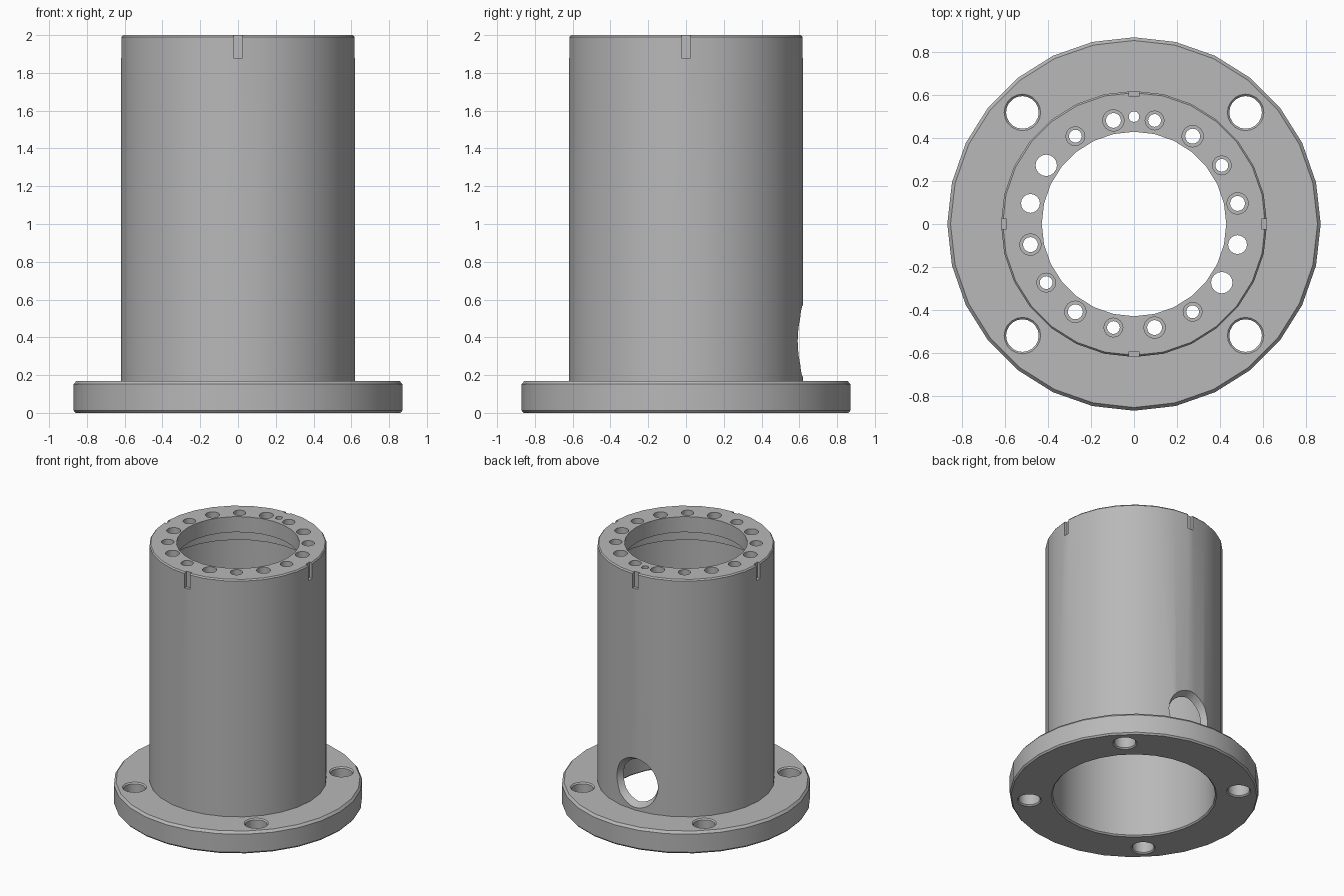
import bpy, bmesh, math
from mathutils import Matrix, Vector

old = bpy.data.objects.get("Cube")
if old:
    bpy.data.objects.remove(old, do_unlink=True)

TOP = 2.0
LIP = 0.12

steel = bpy.data.materials.new("grey_steel")
steel.use_nodes = True
grey = (0.48, 0.48, 0.48, 1)
steel.diffuse_color = grey
steel.node_tree.nodes["Principled BSDF"].inputs["Base Color"].default_value = grey


def lathe(bm, profile, sides, matrix=Matrix(), closed=False):
    """Revolve (radius, height) points; open profiles are capped at both ends."""
    rings = []
    for r, z in profile:
        rings.append([bm.verts.new(matrix @ Vector((
            r * math.cos(math.tau * i / sides),
            r * math.sin(math.tau * i / sides), z))) for i in range(sides)])
    pairs = list(zip(rings, rings[1:]))
    if closed:
        pairs.append((rings[-1], rings[0]))
    for a, b in pairs:
        for i in range(sides):
            j = (i + 1) % sides
            bm.faces.new((a[i], a[j], b[j], b[i]))
    if not closed:
        bm.faces.new(rings[0][::-1])
        bm.faces.new(rings[-1])


def finish(bm, name):
    bmesh.ops.recalc_face_normals(bm, faces=bm.faces)
    mesh = bpy.data.meshes.new(name)
    bm.to_mesh(mesh)
    bm.free()
    mesh.materials.append(steel)
    obj = bpy.data.objects.new(name, mesh)
    bpy.context.scene.collection.objects.link(obj)
    return obj


# Flanged tube: outer wall with chamfers, top lip and stepped bore
bm = bmesh.new()
lathe(bm, [(0.58, 0), (0.86, 0), (0.87, 0.012), (0.87, 0.152), (0.855, 0.17),
           (0.62, 0.17), (0.62, 1.99), (0.612, TOP), (0.43, TOP),
           (0.43, TOP - LIP), (0.56, TOP - LIP), (0.56, 1.76),
           (0.57, 1.76), (0.57, 0.01)], 28, closed=True)
body = finish(bm, "flanged_tube")

# All holes and notches are cut by one helper mesh
cut = bmesh.new()

# Bolt holes round the lip: counterbored, except two opposite plain pairs
for k in range(16):
    a = math.radians(11.25 + 22.5 * k)
    big, small = (0.05, 0.035) if k % 2 == 0 else (0.044, 0.03)
    place = Matrix.Translation((0.492 * math.cos(a), 0.492 * math.sin(a), TOP))
    if k % 8 in (6, 7):
        lathe(cut, [(big, -LIP - 0.03), (big, 0.03)], 16, place)
    else:
        lathe(cut, [(small, -LIP - 0.03), (small, -0.06), (big, -0.06), (big, 0.03)],
              16, place)

# Locating pin hole
lathe(cut, [(0.025, -LIP - 0.03), (0.025, 0.03)], 12, Matrix.Translation((0, 0.5, TOP)))

# Flange mounting holes with small chamfers
for sx in (-1, 1):
    for sy in (-1, 1):
        lathe(cut, [(0.085, -0.02), (0.085, 0), (0.076, 0.009), (0.076, 0.161),
                    (0.085, 0.17), (0.085, 0.2)], 20,
              Matrix.Translation((0.52 * sx, 0.52 * sy, 0)))

# Four alignment notches at the top rim
for q in range(4):
    turn = Matrix.Rotation(math.pi / 2 * q, 4, 'Z')
    bmesh.ops.create_cube(cut, size=1, matrix=turn @ Matrix.Translation((0.645, 0, 1.96))
                          @ Matrix.Diagonal((0.1, 0.046, 0.16, 1)))

# Countersunk side port in the back wall
port = Matrix.Translation((0, 0, 0.38)) @ Matrix.Rotation(-math.pi / 2, 4, 'X')
lathe(cut, [(0.15, 0.42), (0.15, 0.55), (0.19, 0.615), (0.19, 0.7)], 28, port)

cutter = finish(cut, "hole_cutter")
cutter.hide_render = True

mod = body.modifiers.new("holes", 'BOOLEAN')
mod.operation = 'DIFFERENCE'
mod.solver = 'EXACT'
mod.object = cutter

bpy.ops.object.select_all(action='DESELECT')
bpy.context.view_layer.objects.active = body
body.select_set(True)
bpy.ops.object.modifier_apply(modifier=mod.name)
bpy.data.objects.remove(cutter, do_unlink=True)
bpy.ops.object.shade_smooth_by_angle(angle=math.radians(25))
